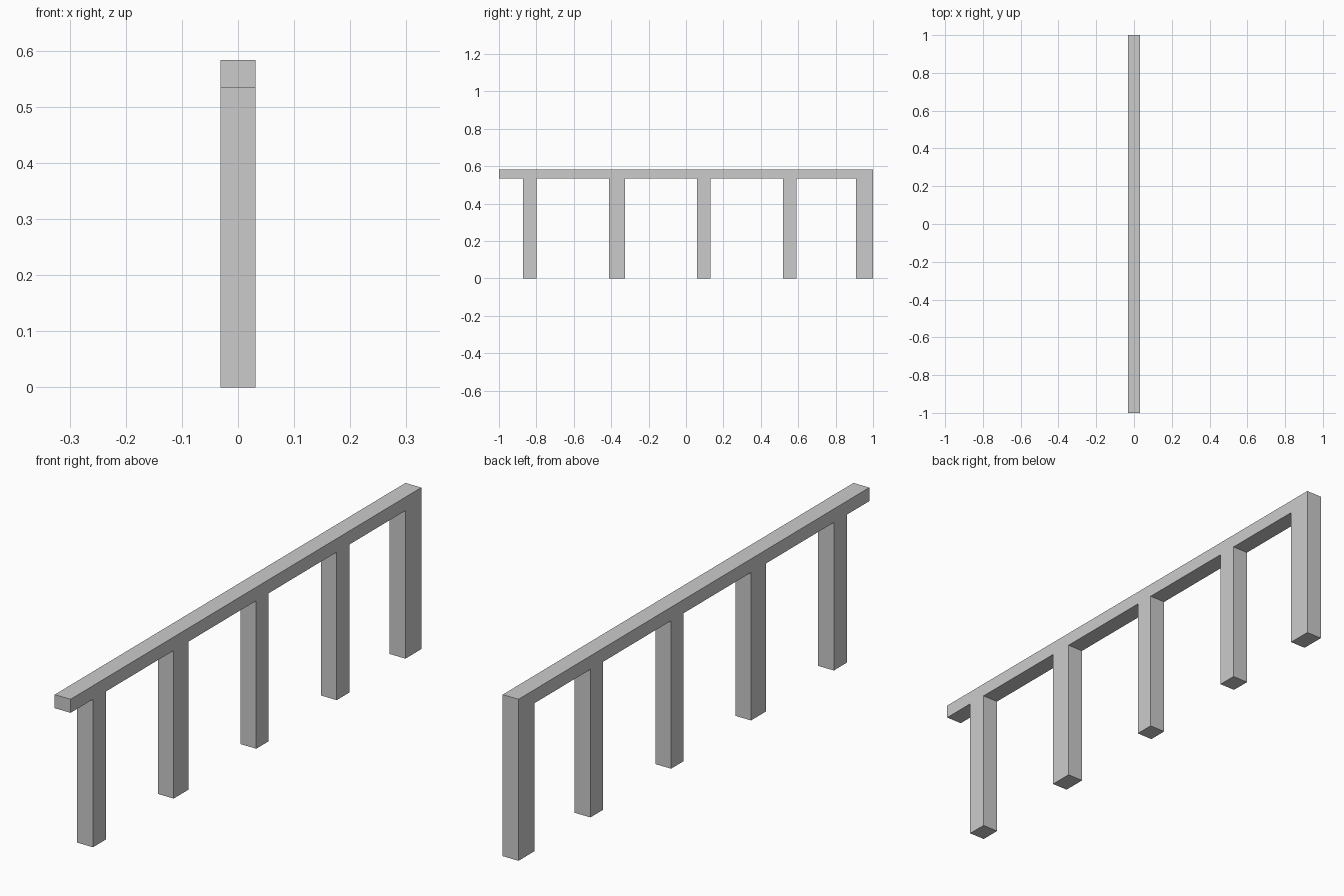
import bpy, bmesh

if "Cube" in bpy.data.objects:
    bpy.data.objects.remove(bpy.data.objects["Cube"])

HALF_DEPTH = 0.0315
BEAM_BOTTOM, BEAM_TOP = 0.534, 0.583
# y range of each post
POSTS = [(-0.872, -0.798), (-0.412, -0.326), (0.059, 0.130), (0.518, 0.590), (0.910, 1.0)]

# Side profile: top beam with posts hanging down like a comb
profile = [(1.0, BEAM_TOP), (-1.0, BEAM_TOP), (-1.0, BEAM_BOTTOM)]
for y0, y1 in POSTS:
    profile += [(y0, BEAM_BOTTOM), (y0, 0), (y1, 0)]
    if y1 < 1.0:
        profile.append((y1, BEAM_BOTTOM))

# Extrude the profile across the thickness
bm = bmesh.new()
face = bm.faces.new([bm.verts.new((-HALF_DEPTH, y, z)) for y, z in profile])
ext = bmesh.ops.extrude_face_region(bm, geom=[face], use_keep_orig=True)
verts = [g for g in ext["geom"] if isinstance(g, bmesh.types.BMVert)]
bmesh.ops.translate(bm, verts=verts, vec=(2 * HALF_DEPTH, 0, 0))
bmesh.ops.recalc_face_normals(bm, faces=bm.faces[:])

mesh = bpy.data.meshes.new("railing_with_posts")
bm.to_mesh(mesh)
bm.free()
bpy.context.collection.objects.link(bpy.data.objects.new("railing_with_posts", mesh))
